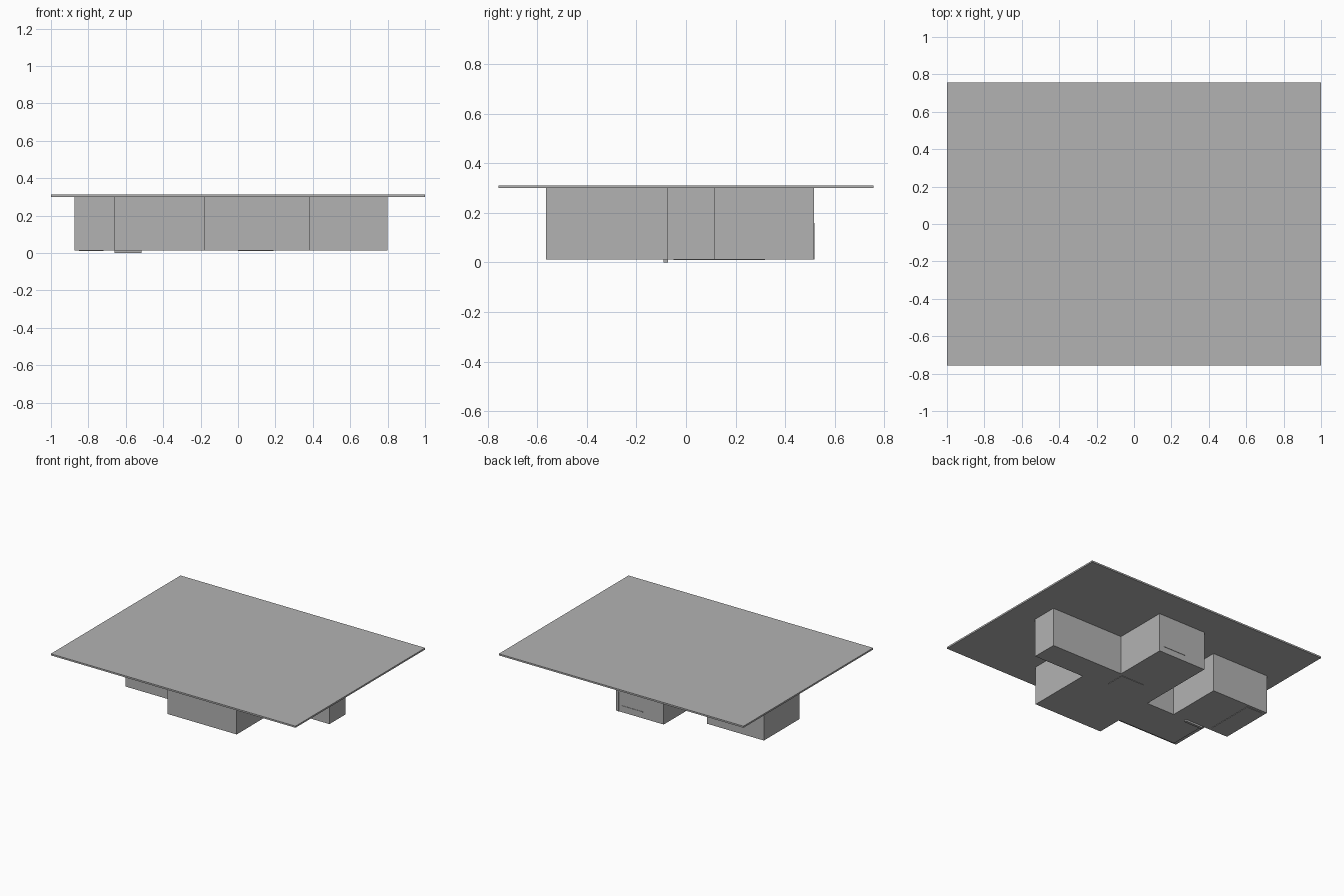
import bpy
import bmesh

cube = bpy.data.objects.get("Cube")
if cube:
    bpy.data.objects.remove(cube, do_unlink=True)

grey = bpy.data.materials.new("plain grey")
grey.use_nodes = True
COLOUR = (0.45, 0.45, 0.45, 1)
grey.diffuse_color = COLOUR
grey.node_tree.nodes["Principled BSDF"].inputs["Base Color"].default_value = COLOUR


def prism(name, outline, z0, z1):
    """Extrude a flat outline between two heights."""
    bm = bmesh.new()
    base = bm.faces.new([bm.verts.new((x, y, z0)) for x, y in outline])
    top = bmesh.ops.extrude_face_region(bm, geom=[base])["geom"]
    verts = [v for v in top if isinstance(v, bmesh.types.BMVert)]
    bmesh.ops.translate(bm, verts=verts, vec=(0, 0, z1 - z0))
    bmesh.ops.recalc_face_normals(bm, faces=bm.faces)
    mesh = bpy.data.meshes.new(name)
    bm.to_mesh(mesh)
    bm.free()
    mesh.materials.append(grey)
    obj = bpy.data.objects.new(name, mesh)
    bpy.context.collection.objects.link(obj)
    return obj


def box(name, x, y, z):
    return prism(name, [(x[0], y[0]), (x[1], y[0]), (x[1], y[1]), (x[0], y[1])], *z)


FLOOR, CEILING = 0.013, 0.30

# Flat roof slab
box("roof_slab", (-1, 1), (-0.757, 0.757), (CEILING, 0.312))

# Stepped house body, counterclockwise from the front
house = [(-0.18, -0.565), (0.385, -0.565), (0.385, -0.075), (0.80, -0.075),
         (0.80, 0.115), (0.21, 0.115), (0.21, 0.517), (-0.18, 0.517),
         (-0.18, -0.075), (-0.41, -0.075), (-0.41, 0.34), (-0.875, 0.34),
         (-0.875, -0.075), (-0.66, -0.075), (-0.66, -0.37), (-0.18, -0.37)]
prism("house_body", house, FLOOR, CEILING)

# Threshold bar under the doorway
box("door_threshold", (-0.66, -0.515), (-0.09, -0.072), (0, FLOOR))

# Thin floor panels showing just below the house
box("wing_floor_panel", (-0.85, -0.72), (-0.05, 0.32), (0.010, FLOOR))
box("hall_floor_panel", (0.0, 0.19), (-0.04, 0.10), (0.010, FLOOR))

# Slender trim on the rear wall
box("rear_post", (0.186, 0.191), (0.517, 0.520), (FLOOR, 0.16))
box("rear_rail", (-0.01, 0.17), (0.517, 0.520), (0.058, 0.062))
